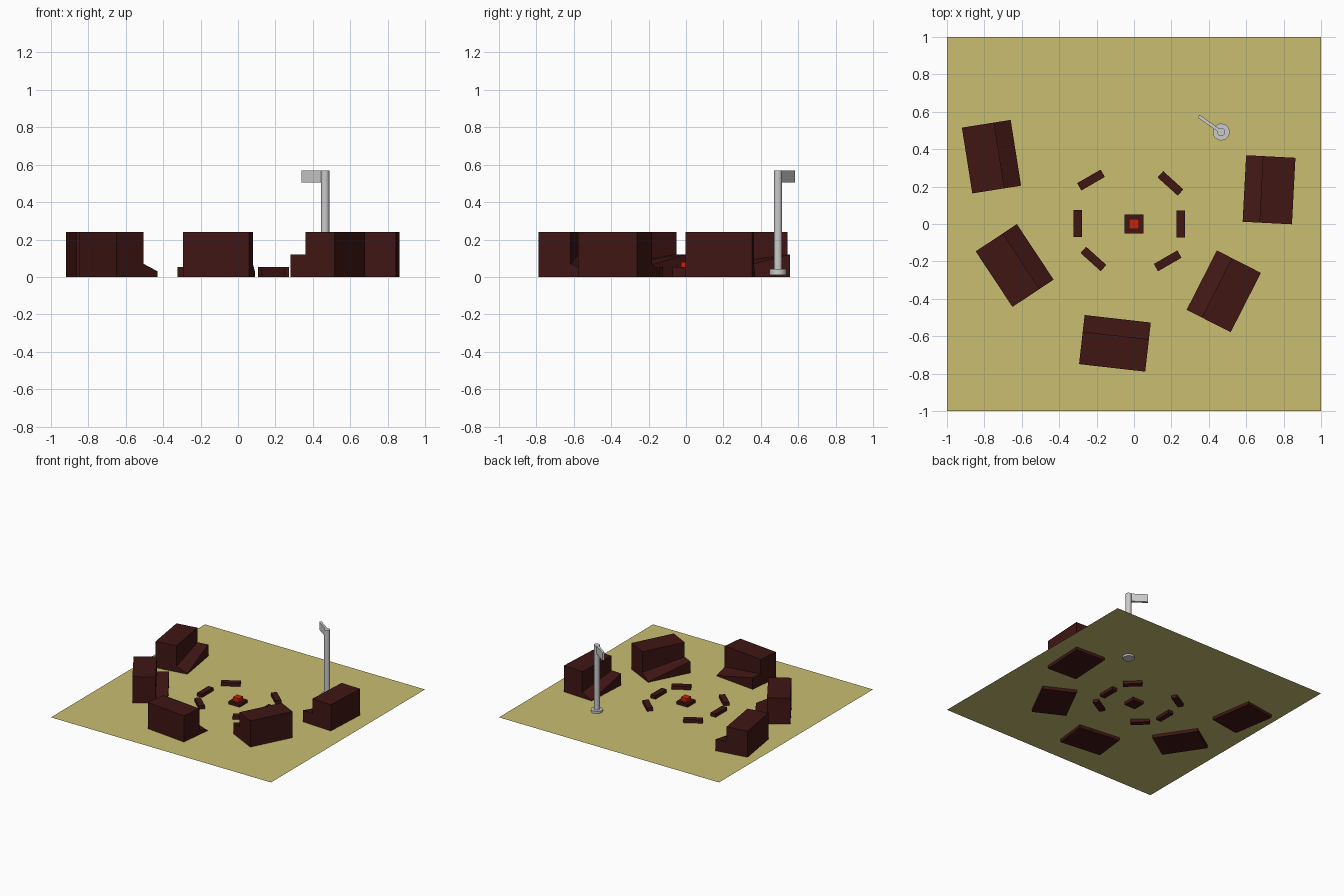
import bpy, bmesh
from math import radians, cos, sin
from mathutils import Matrix

if "Cube" in bpy.data.objects:
    bpy.data.objects.remove(bpy.data.objects["Cube"])


def material(name, rgb):
    m = bpy.data.materials.new(name)
    m.diffuse_color = (*rgb, 1)
    m.use_nodes = True
    m.node_tree.nodes["Principled BSDF"].inputs["Base Color"].default_value = m.diffuse_color
    return m


WOOD = material("dark_wood", (0.05, 0.008, 0.007))
SAND = material("dry_ground", (0.58, 0.51, 0.16))
FIRE = material("fire_red", (0.6, 0.015, 0.003))


def finish(name, bm, mat=None, loc=(0, 0, 0), angle=0):
    bmesh.ops.recalc_face_normals(bm, faces=bm.faces)
    me = bpy.data.meshes.new(name)
    bm.to_mesh(me)
    bm.free()
    ob = bpy.data.objects.new(name, me)
    ob.location = loc
    ob.rotation_euler.z = radians(angle)
    if mat:
        me.materials.append(mat)
    bpy.context.collection.objects.link(ob)
    return ob


def box_into(bm, x0, x1, y0, y1, z0, z1):
    mat = Matrix.Translation(((x0 + x1) / 2, (y0 + y1) / 2, (z0 + z1) / 2))
    mat = mat @ Matrix.Diagonal((x1 - x0, y1 - y0, z1 - z0, 1))
    return bmesh.ops.create_cube(bm, size=1, matrix=mat)["verts"]


def box(name, sx, sy, z0, z1, mat=None, x=0, y=0, angle=0):
    bm = bmesh.new()
    box_into(bm, -sx / 2, sx / 2, -sy / 2, sy / 2, z0, z1)
    return finish(name, bm, mat, (x, y, 0), angle)


def shelter(i, x, y, angle):
    # tall body plus a front porch whose top falls from left to right
    bm = bmesh.new()
    back, mid, front, w = -0.132, 0.042, 0.132, 0.178
    box_into(bm, back, mid, -w, w, 0, 0.24)
    for v in box_into(bm, mid, front, -w, w, 0, 0.12):
        if v.co.z > 0.01 and v.co.y < 0:
            v.co.z = 0.03 if v.co.x > 0.1 else 0.07
    finish(f"shelter_{i}", bm, WOOD, (x, y, 0), angle)


def cylinder(name, r, z0, z1, x, y):
    bm = bmesh.new()
    bmesh.ops.create_cone(bm, cap_ends=True, segments=24, radius1=r, radius2=r,
                          depth=z1 - z0, matrix=Matrix.Translation((0, 0, (z0 + z1) / 2)))
    ob = finish(name, bm, None, (x, y, 0))
    bpy.context.view_layer.objects.active = ob
    ob.select_set(True)
    bpy.ops.object.shade_smooth_by_angle()
    ob.select_set(False)


# ground sheet
bm = bmesh.new()
bmesh.ops.create_grid(bm, x_segments=1, y_segments=1, size=1)
finish("ground", bm, SAND, (0, 0, 0.025))

# shelters facing the fire
for i, s in enumerate([(-0.762, 0.36, 9), (-0.638, -0.222, 33.5), (-0.102, -0.638, 83.5),
                       (0.48, -0.36, 153), (0.722, 0.183, 177)]):
    shelter(i + 1, *s)

# log benches
for i, (x, y, a) in enumerate([(-0.23, 0.235, 30), (0.195, 0.217, -42), (0.25, 0, 90),
                               (0.18, -0.197, 30), (-0.217, -0.187, -42), (-0.30, 0.003, 90)]):
    box(f"bench_{i + 1}", 0.145, 0.045, 0, 0.053, WOOD, x, y, a)

# fire pit
box("fire_base", 0.1, 0.1, 0, 0.05, WOOD)
box("fire", 0.055, 0.055, 0.05, 0.08, FIRE)

# flag pole
px, py, a = 0.466, 0.492, 145
cylinder("pole_base", 0.045, 0.01, 0.043, px, py)
cylinder("pole", 0.022, 0.04, 0.57, px, py)
d = 0.075
box("flag", 0.145, 0.018, 0.505, 0.57, None,
    px + d * cos(radians(a)), py + d * sin(radians(a)), a)
